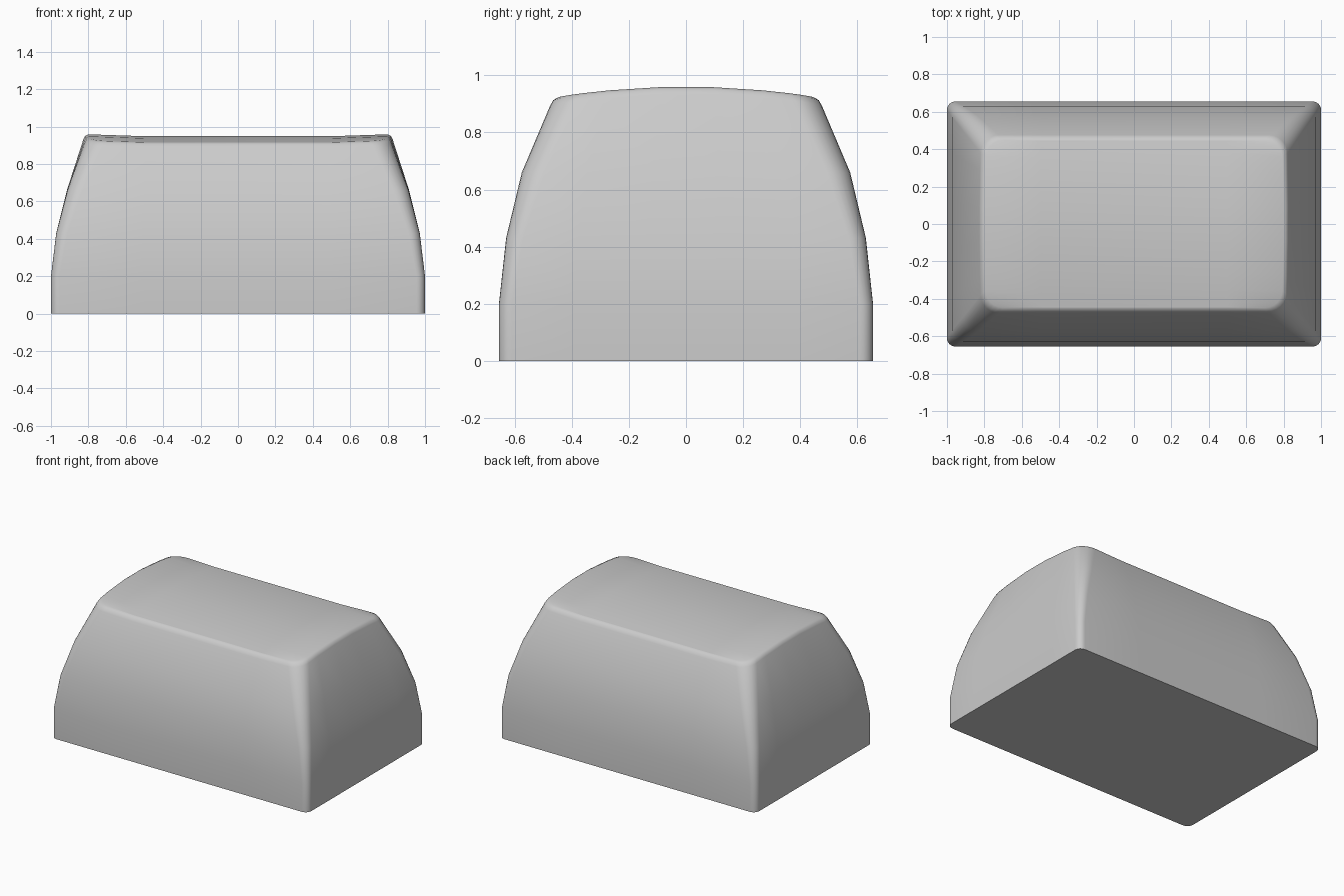
import bpy, bmesh, math

if "Cube" in bpy.data.objects:
    bpy.data.objects.remove(bpy.data.objects["Cube"])

ARC = 6  # corner segments


def crown(x, y):
    # Top surface: domed front to back, very slightly dished along x
    dish = 0.949 + 0.010 * max(0, min(1, (abs(x) - 0.5) / 0.3))
    return dish - 0.033 * max(0, (abs(y) - 0.08) / 0.37) ** 1.6


def quarter(hx, hy, r, bow):
    # Front/back edge -> rounded corner -> side edge, in the +x +y quadrant
    pts = [(0.5, hy)]
    for i in range(ARC + 1):
        a = math.pi / 2 * (1 - i / ARC)
        pts.append((hx - r + r * math.cos(a), hy - r + r * math.sin(a)))
    pts += [(hx, hy * 0.6), (hx, hy * 0.2)]
    return [(x - bow * (y / hy) ** 2 * x, y) for x, y in pts]


def ring_points(hx, hy, r, bow):
    q = quarter(hx, hy, r, bow)
    return (q + [(x, -y) for x, y in reversed(q)]
            + [(-x, -y) for x, y in q] + [(-x, y) for x, y in reversed(q)])


# Sections: height (None = follow the crown), half sizes, corner radius, bow, drop
sections = [
    (0.00, 1.000, 0.655, 0.045, 0, 0),
    (0.20, 1.000, 0.655, 0.045, 0, 0),
    (0.43, 0.972, 0.630, 0.060, 0, 0),
    (0.66, 0.915, 0.575, 0.080, 0.004, 0),
    (None, 0.827, 0.476, 0.095, 0.012, 0.026),
    (None, 0.818, 0.465, 0.095, 0.015, 0.008),
    (None, 0.800, 0.448, 0.090, 0.015, 0),
]

bm = bmesh.new()
rings = []
for z, hx, hy, r, bow, drop in sections:
    rings.append([bm.verts.new((x, y, crown(x, y) - drop if z is None else z))
                  for x, y in ring_points(hx, hy, r, bow)])

# Walls and flat underside
n = len(rings[0])
for a, b in zip(rings, rings[1:]):
    for i in range(n):
        j = (i + 1) % n
        bm.faces.new((a[i], a[j], b[j], b[i]))
bm.faces.new(rings[0])

# Domed top, in rows from back to front
top = rings[-1]
half = n // 2
rows = []
for k in range(1, half - 1):
    right, left = top[k], top[n - 1 - k]
    if k == 1:
        inner = [top[n - 1], top[0]]
    elif k == half - 2:
        inner = [top[half], top[half - 1]]
    else:
        y = right.co.y
        inner = [bm.verts.new((x, y, crown(x, y))) for x in (-0.5, 0.5)]
    rows.append([left] + inner + [right])
for a, b in zip(rows, rows[1:]):
    for i in range(3):
        bm.faces.new((a[i], a[i + 1], b[i + 1], b[i]))

bmesh.ops.recalc_face_normals(bm, faces=bm.faces)
mesh = bpy.data.meshes.new("keycap_body")
bm.to_mesh(mesh)
bm.free()
body = bpy.data.objects.new("keycap_body", mesh)
bpy.context.collection.objects.link(body)

# Smooth walls and top, crisp base edge
bpy.context.view_layer.objects.active = body
body.select_set(True)
bpy.ops.object.shade_smooth_by_angle(angle=math.radians(45))
